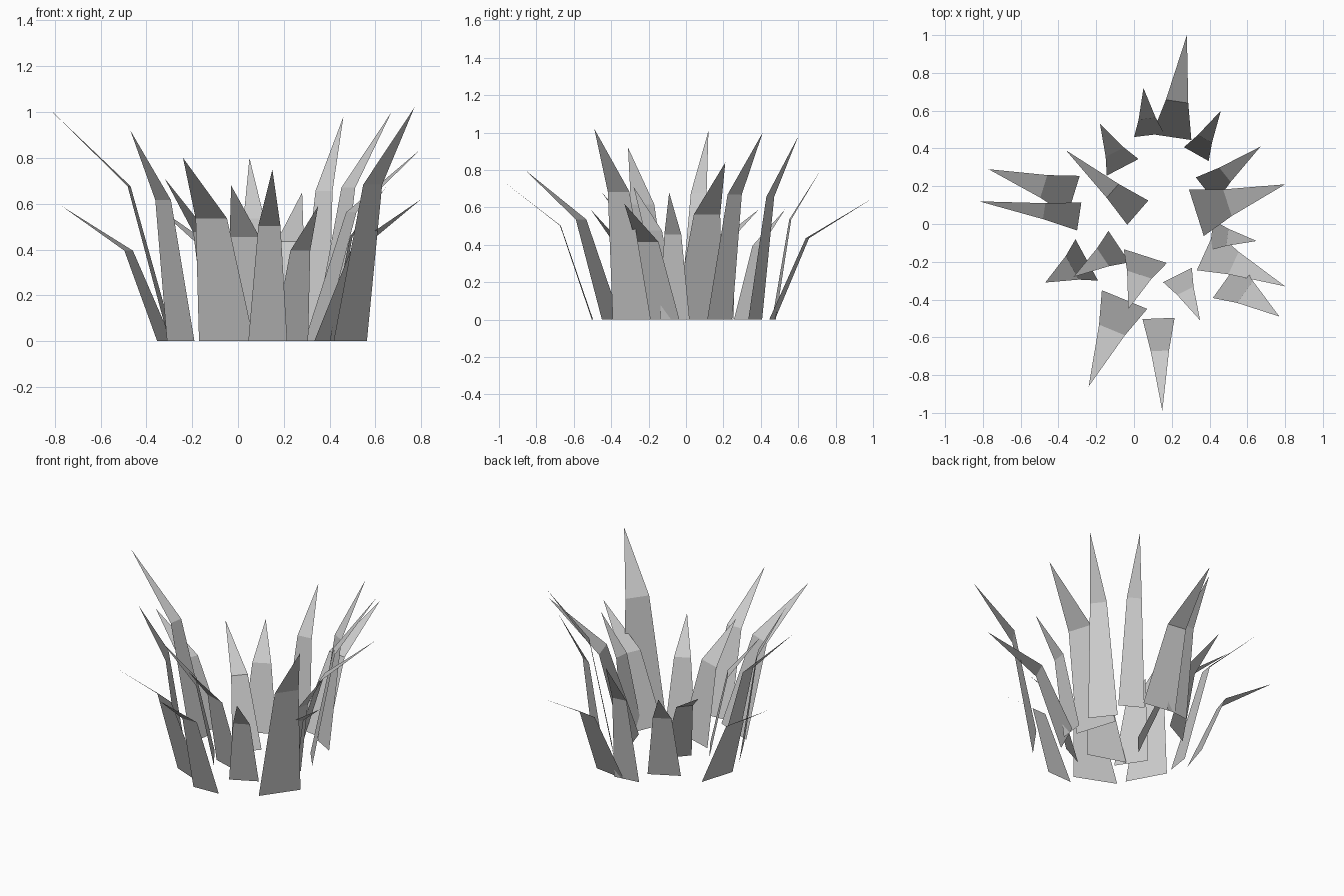
import bpy
import bmesh
from mathutils import Vector

if "Cube" in bpy.data.objects:
    bpy.data.objects.remove(bpy.data.objects["Cube"], do_unlink=True)

# Single plain grey for the whole tuft
grey = bpy.data.materials.new("blade_grey")
grey.use_nodes = True
grey.diffuse_color = (0.6, 0.6, 0.6, 1)
shader = next(n for n in grey.node_tree.nodes if n.type == "BSDF_PRINCIPLED")
shader.inputs["Base Color"].default_value = grey.diffuse_color

# Shared blade shape: where the fold lies relative to the root and tip
FOLD_REACH = 0.35
FOLD_HEIGHT = 0.67
FOLD_WIDTH = 0.57


def grass_blade(name, root_x, root_y, tip_x, tip_y, height, width):
    """Flat tapering blade, folded outwards once, sizes in hundredths."""
    root = Vector((root_x, root_y, 0)) / 100
    tip = Vector((tip_x, tip_y, height)) / 100
    lean = Vector((tip.x - root.x, tip.y - root.y, 0))
    rise = Vector((0, 0, tip.z))
    side = lean.normalized().cross(Vector((0, 0, 1))) * width / 200
    fold = root + lean * FOLD_REACH + rise * FOLD_HEIGHT

    bm = bmesh.new()
    root_a, root_b = bm.verts.new(root - side), bm.verts.new(root + side)
    fold_a = bm.verts.new(fold - side * FOLD_WIDTH)
    fold_b = bm.verts.new(fold + side * FOLD_WIDTH)
    point = bm.verts.new(tip)
    bm.faces.new((root_a, root_b, fold_b, fold_a))
    bm.faces.new((fold_a, fold_b, point))

    mesh = bpy.data.meshes.new(name)
    bm.to_mesh(mesh)
    bm.free()
    mesh.materials.append(grey)
    blade = bpy.data.objects.new(name, mesh)
    bpy.context.collection.objects.link(blade)
    return blade


# Root x, root y, tip x, tip y, height, width of every blade
tuft = {
    "back": [
        (20, 46, 28, 100, 65, 21),
        (8, 47, 5, 72, 80, 16),
        (33, 37, 46, 60, 98, 15),
        (-6, 30, -18, 53, 59, 19),
        (2, 6, -36, 39, 59, 17),
    ],
    "left": [
        (38, 18, 67, 41, 100, 17),
        (33, 6, 80, 21, 84, 26),
        (41, -6, 65, -9, 68, 16),
        (38, -14, 80, -33, 62, 23),
        (49, -29, 77, -49, 102, 25),
    ],
    "front": [
        (23, -27, 35, -51, 59, 17),
        (13, -50, 15, -99, 75, 17),
        (-5, -40, -24, -86, 80, 26),
        (6, -17, -3, -45, 68, 24),
    ],
    "right": [
        (-8, -12, -32, -28, 71, 20),
        (-25, -19, -47, -31, 92, 25),
        (-32, 15, -77, 29, 59, 22),
        (-29, 4, -82, 12, 101, 15),
    ],
}
for region, blades in tuft.items():
    for number, sizes in enumerate(blades, start=1):
        grass_blade(f"{region}_blade_{number}", *sizes)
